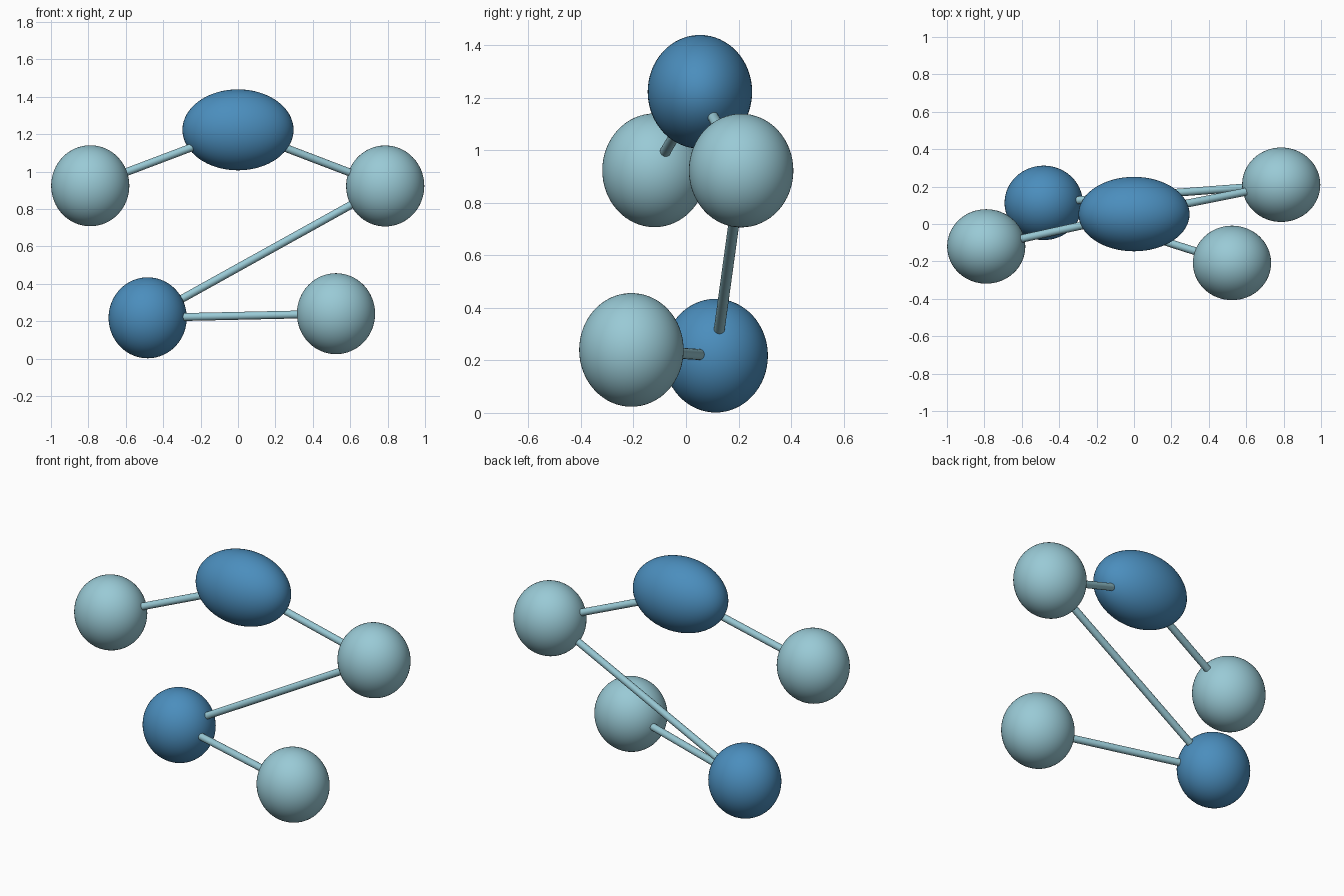
import bpy
from mathutils import Vector

if "Cube" in bpy.data.objects:
    bpy.data.objects.remove(bpy.data.objects["Cube"])


def material(name, color):
    m = bpy.data.materials.new(name)
    m.diffuse_color = (*color, 1)
    m.use_nodes = True
    m.node_tree.nodes["Principled BSDF"].inputs["Base Color"].default_value = m.diffuse_color
    return m


LIGHT = material("light_blue", (0.32, 0.59, 0.67))
DARK = material("dark_blue", (0.07, 0.27, 0.51))

# Node name: centre, x radius, material
NODES = {
    "top_left_ball": ((-0.79, -0.12, 0.924), 0.209, LIGHT),
    "top_ellipsoid": ((0.0, 0.053, 1.223), 0.297, DARK),
    "top_right_ball": ((0.787, 0.21, 0.923), 0.209, LIGHT),
    "lower_left_ball": ((-0.483, 0.113, 0.218), 0.209, DARK),
    "lower_right_ball": ((0.524, -0.208, 0.24), 0.209, LIGHT),
}


def ball(name, centre, rx, mat):
    bpy.ops.mesh.primitive_uv_sphere_add(segments=64, ring_count=32, radius=1, location=centre)
    o = bpy.context.object
    o.name = name
    o.scale = (rx, 0.199, 0.2165)
    bpy.ops.object.transform_apply(location=False, rotation=False, scale=True)
    bpy.ops.object.shade_smooth()
    o.data.materials.append(mat)


def rod(name, a, b, radius=0.021):
    a, b = Vector(a), Vector(b)
    bpy.ops.mesh.primitive_cylinder_add(vertices=16, radius=radius, depth=(b - a).length,
                                        location=(a + b) / 2)
    o = bpy.context.object
    o.name = name
    o.rotation_euler = (b - a).to_track_quat('Z', 'Y').to_euler()
    bpy.ops.object.shade_smooth_by_angle()
    o.data.materials.append(LIGHT)


# Balls
for name, (centre, rx, mat) in NODES.items():
    ball(name, centre, rx, mat)

# Rods join each ball to the next along the chain
centres = [n[0] for n in NODES.values()]
for i, (a, b) in enumerate(zip(centres, centres[1:]), 1):
    rod(f"connecting_rod_{i}", a, b)
